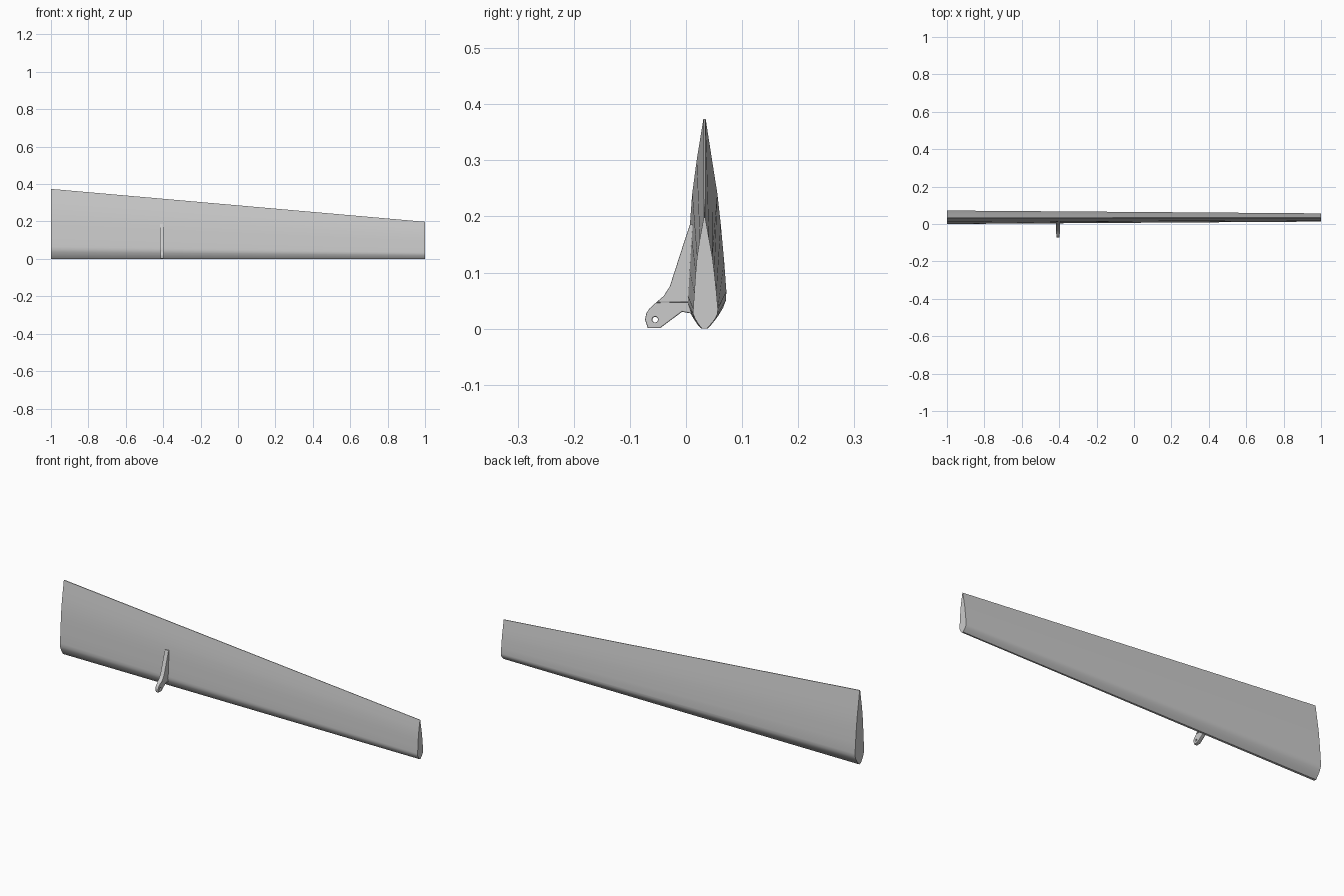
import bpy, bmesh, math

cube = bpy.data.objects.get("Cube")
if cube:
    bpy.data.objects.remove(cube)

# One plain grey for the whole model
grey = bpy.data.materials.new("light_grey")
grey.use_nodes = True
color = (0.6, 0.6, 0.6, 1)
grey.diffuse_color = color
grey.node_tree.nodes["Principled BSDF"].inputs["Base Color"].default_value = color

CENTRE_Y = 0.033


def smooth(obj, angle):
    bpy.ops.object.select_all(action="DESELECT")
    obj.select_set(True)
    bpy.context.view_layer.objects.active = obj
    bpy.ops.object.shade_smooth_by_angle(angle=math.radians(angle))


# Aerofoil at the root: height, front half-width, rear half-width
SECTION = [
    (0.0, 0.006, 0.006), (0.008, 0.013, 0.013), (0.022, 0.022, 0.024),
    (0.037, 0.029, 0.033), (0.05, 0.033, 0.038), (0.066, 0.033, 0.039),
    (0.12, 0.030, 0.035), (0.186, 0.026, 0.029), (0.24, 0.022, 0.023),
    (0.30, 0.014, 0.0135), (0.374, 0.002, 0.002),
]


def section_loop(bm, x, height_scale, width_scale):
    front = [(-f, z) for z, f, r in SECTION]
    rear = [(r, z) for z, f, r in reversed(SECTION)]
    return [bm.verts.new((x, CENTRE_Y + w * width_scale, z * height_scale))
            for w, z in front + rear]


# Tapered surface: the root section lofted to the tip section
bm = bmesh.new()
root = section_loop(bm, -1, 1, 1)
tip = section_loop(bm, 1, 0.53, 0.61)
for i in range(len(root)):
    j = (i + 1) % len(root)
    bm.faces.new((root[i], root[j], tip[j], tip[i]))
bm.faces.new(root)
bm.faces.new(tip)
bmesh.ops.recalc_face_normals(bm, faces=bm.faces)
mesh = bpy.data.meshes.new("tapered_surface")
bm.to_mesh(mesh)
bm.free()
mesh.materials.append(grey)
surface = bpy.data.objects.new("tapered_surface", mesh)
bpy.context.collection.objects.link(surface)
smooth(surface, 35)


# Plates drawn as a filled outline in the y-z plane, with rounded edges
def plate(name, outlines, thickness):
    bevel = 0.002
    curve = bpy.data.curves.new(name, "CURVE")
    curve.dimensions = "2D"
    curve.fill_mode = "BOTH"
    curve.extrude = thickness / 2 - bevel
    curve.bevel_depth = bevel
    curve.bevel_resolution = 1
    curve.offset = -bevel
    for outline in outlines:
        spline = curve.splines.new("POLY")
        spline.points.add(len(outline) - 1)
        for point, (y, z) in zip(spline.points, outline):
            point.co = (y, z, 0, 1)
        spline.use_cyclic_u = True
    curve.materials.append(grey)
    obj = bpy.data.objects.new(name, curve)
    bpy.context.collection.objects.link(obj)
    obj.location.x = -0.406
    obj.rotation_euler = (math.pi / 2, 0, math.pi / 2)
    bpy.ops.object.select_all(action="DESELECT")
    obj.select_set(True)
    bpy.context.view_layer.objects.active = obj
    bpy.ops.object.convert(target="MESH")
    smooth(bpy.context.object, 35)


# Hinge arm with its pin hole
arm = [(-0.046, 0.001), (-0.007, 0.03), (0.015, 0.026), (0.02, 0.06),
       (-0.03, 0.06), (-0.043, 0.054), (-0.055, 0.045), (-0.065, 0.036),
       (-0.071, 0.027), (-0.073, 0.016), (-0.068, 0.001)]
hole = [(-0.055 + 0.005 * math.cos(a), 0.016 - 0.005 * math.sin(a))
        for a in (math.tau * i / 16 for i in range(16))]
plate("hinge_arm", [arm, hole], 0.017)

# Thicker web that carries the arm up the front of the surface
web = [(-0.054, 0.046), (0.0, 0.047), (0.02, 0.047), (0.02, 0.186),
       (0.007, 0.186), (0.0, 0.165), (-0.029, 0.075), (-0.04, 0.058)]
plate("hinge_web", [web], 0.022)
